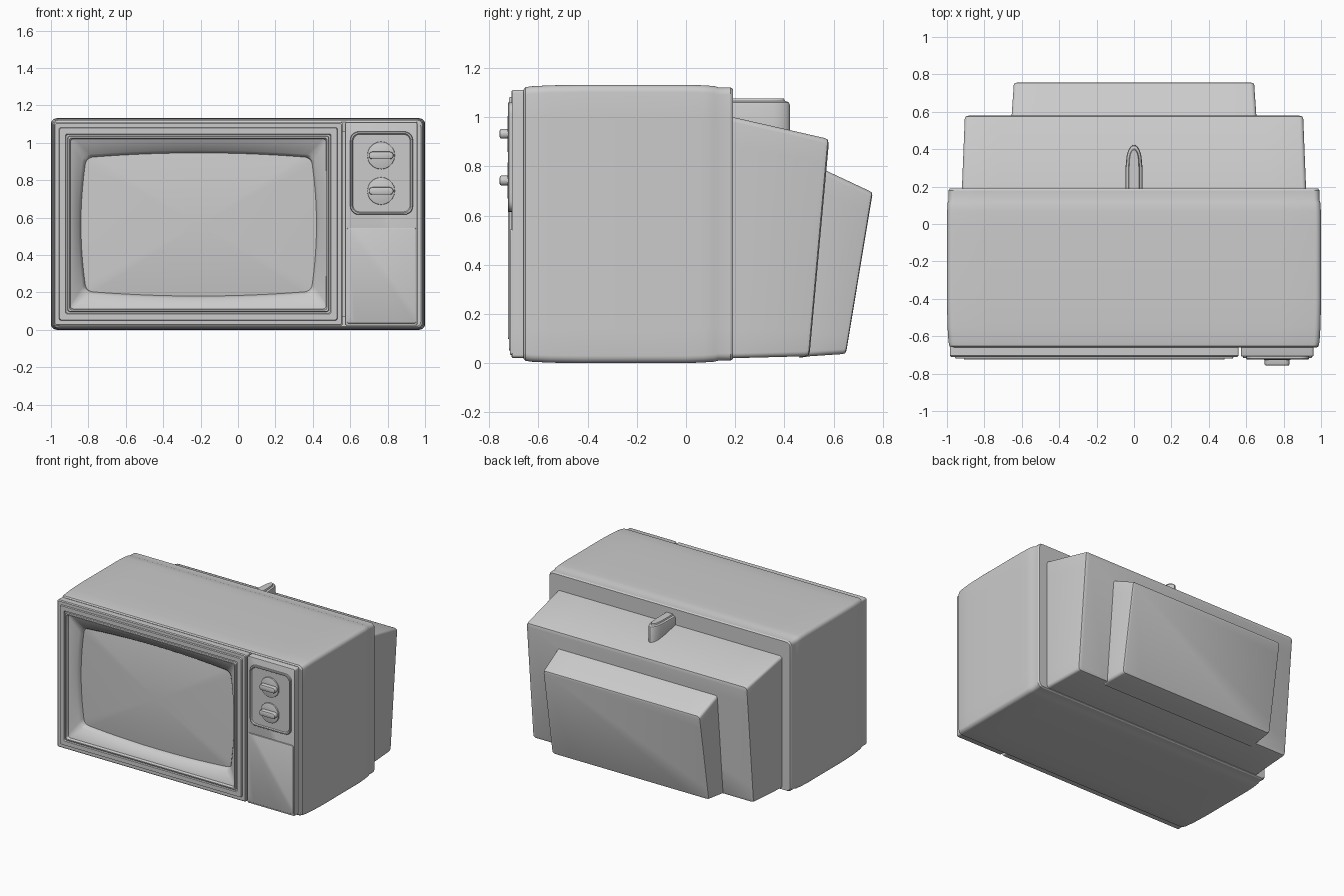
import bpy, bmesh, math

if "Cube" in bpy.data.objects:
    bpy.data.objects.remove(bpy.data.objects["Cube"])


def rrect(x0, x1, z0, z1, r, y, bulge=0.0, slope=0.0):
    """Rounded rectangle ring facing y; sides may bow outward, plane may lean."""
    pts = []
    corners = [(x1 - r, z1 - r), (x0 + r, z1 - r), (x0 + r, z0 + r), (x1 - r, z0 + r)]
    for i, (cx, cz) in enumerate(corners):
        for j in range(6):
            a = math.radians(90 * i + 18 * j)
            pts.append((cx + r * math.cos(a), cz + r * math.sin(a)))
        a = math.radians(90 * (i + 1))
        ox, oz = math.cos(a), math.sin(a)
        nx, nz = corners[(i + 1) % 4]
        for j in range(1, 10):
            t = j / 10
            b = r + bulge * 4 * t * (1 - t)
            pts.append((cx + (nx - cx) * t + ox * b, cz + (nz - cz) * t + oz * b))
    return [(x, y + slope * (z - z1), z) for x, z in pts]


def loft(name, rings, cap_start=True, cap_end=True, angle=30):
    bm = bmesh.new()
    vs = [[bm.verts.new(p) for p in ring] for ring in rings]
    n = len(vs[0])
    for a, b in zip(vs, vs[1:]):
        for i in range(n):
            k = (i + 1) % n
            bm.faces.new((a[i], a[k], b[k], b[i]))
    if cap_start:
        bm.faces.new(vs[0][::-1])
    if cap_end:
        bm.faces.new(vs[-1])
    bmesh.ops.remove_doubles(bm, verts=bm.verts, dist=1e-5)
    bmesh.ops.recalc_face_normals(bm, faces=bm.faces)
    me = bpy.data.meshes.new(name)
    bm.to_mesh(me)
    bm.free()
    ob = bpy.data.objects.new(name, me)
    bpy.context.collection.objects.link(ob)
    bpy.ops.object.select_all(action='DESELECT')
    ob.select_set(True)
    bpy.context.view_layer.objects.active = ob
    bpy.ops.object.shade_smooth_by_angle(angle=math.radians(angle))
    return ob


def plate(name, x0, x1, z0, z1, r, y_back, y_front, bev=0.006):
    """Rounded slab with a softened front edge."""
    return loft(name, [
        rrect(x0, x1, z0, z1, r, y_back),
        rrect(x0, x1, z0, z1, r, y_front + bev),
        rrect(x0 + bev * .3, x1 - bev * .3, z0 + bev * .3, z1 - bev * .3, r - bev * .3, y_front + bev * .3),
        rrect(x0 + bev, x1 - bev, z0 + bev, z1 - bev, r - bev, y_front)])


# Main cabinet shell: half width, bottom, top, y (front rim folds inward)
shell = [(.93, .07, 1.06, -.56), (.93, .07, 1.06, -.655), (.978, .018, 1.112, -.66),
         (.987, .01, 1.121, -.653), (.992, .006, 1.125, -.63), (.997, .002, 1.129, -.55),
         (1.0, 0, 1.131, -.42), (1.0, 0, 1.131, 0), (.999, .003, 1.129, .07),
         (.996, .006, 1.126, .115), (.991, .010, 1.121, .13), (.991, .010, 1.121, .18),
         (.985, .016, 1.115, .19)]
loft("cabinet", [rrect(-w, w, z0, z1, .03, y) for w, z0, z1, y in shell])

# Rear housing, two leaning steps
loft("rear_housing", [
    rrect(-.92, .92, .02, 1.005, .02, .15),
    rrect(-.92, .92, .02, 1.0, .02, .19, 0, .01),
    rrect(-.905, .905, .028, .915, .02, .562, 0, .088),
    rrect(-.901, .901, .032, .908, .02, .576, 0, .09),
    rrect(-.885, .885, .045, .89, .02, .58, 0, .091)])
loft("rear_cover", [
    rrect(-.66, .66, .022, .80, .02, .53, 0, .09),
    rrect(-.655, .655, .028, .782, .02, .57, 0, .09),
    rrect(-.643, .643, .037, .70, .02, .745, 0, .163),
    rrect(-.639, .639, .041, .693, .02, .755, 0, .165),
    rrect(-.630, .630, .050, .683, .02, .757, 0, .166)])


# Rounded aerial mount on top of the rear housing
def arch(w, y_end, z):
    pts = [(w, .17, z), (w, .30, z)]
    pts += [(w * .92 * math.cos(math.radians(a)), .33 + (y_end - .33) * math.sin(math.radians(a)), z)
            for a in range(0, 181, 15)]
    return pts + [(-w, .30, z), (-w, .17, z)]


loft("aerial_mount", [arch(.046, .424, .90), arch(.046, .422, 1.05), arch(.042, .418, 1.06),
                      arch(.030, .402, 1.066), arch(.026, .397, 1.075)])

# Screen surround: outer wall, stepped frame, sloping bezel, bowed opening
FX0, FX1, FZ0, FZ1 = -.985, .56, .022, 1.11


def inset(d, y, r=.012):
    return rrect(FX0 + d, FX1 - d, FZ0 + d, FZ1 - d, r, y)


loft("screen_surround", [
    inset(0, -.60), inset(0, -.704), inset(.006, -.71), inset(.028, -.71),
    inset(.031, -.720), inset(.062, -.720), inset(.066, -.712), inset(.074, -.712),
    inset(.076, -.724), inset(.084, -.724), inset(.090, -.705, .015),
    rrect(-.880, .460, .135, 1.005, .02, -.698, .002),
    rrect(-.832, .412, .188, .938, .04, -.668, .020),
    rrect(-.822, .402, .198, .928, .045, -.655, .022),
    rrect(-.815, .395, .205, .921, .045, -.625, .022)], False, False)

# Gently domed picture tube
tube = []
for k in range(1, 13):
    s = 1 - (k - 1) / 12
    tube.append(rrect(-.21 - .62 * s, -.21 + .62 * s, .563 - .37 * s, .563 + .37 * s,
                      .05 * s, -.662 + .027 * s * s, .024 * s))
loft("screen", tube, False, True, 40)

# Control column on the right
plate("control_panel", .572, .96, .022, 1.11, .012, -.60, -.708)
plate("lower_door", .582, .952, .034, .545, .01, -.69, -.716, .004)
X0, X1, Z0, Z1 = .60, .935, .615, 1.06
loft("dial_plate", [rrect(X0 + d, X1 - d, Z0 + d, Z1 - d, .045 - d * .5, y) for d, y in
                    [(0, -.69), (0, -.720), (.003, -.724), (.010, -.724), (.015, -.716)]])

# Two tuning knobs, each a disc with a grip bar
for label, z in (("upper", .932), ("lower", .742)):
    plate(label + "_dial", .765 - .074, .765 + .074, z - .074, z + .074, .074, -.70, -.726, .004)
    plate(label + "_dial_grip", .765 - .066, .765 + .066, z - .02, z + .02, .0195, -.71, -.757, .007)
